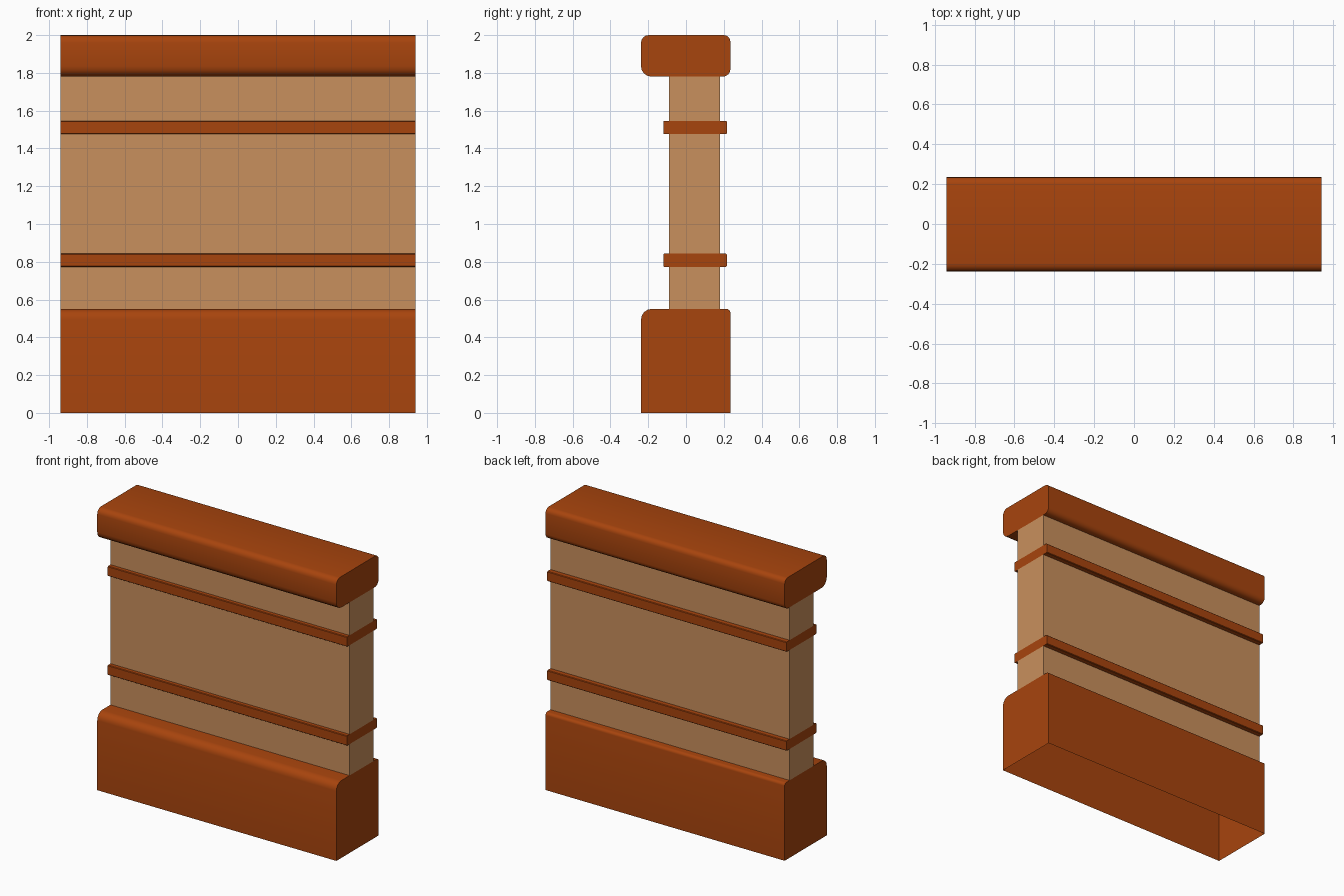
import bpy, bmesh, math

if "Cube" in bpy.data.objects:
    bpy.data.objects.remove(bpy.data.objects["Cube"])

HALF = 0.94  # half length of the wall along x


def material(name, rgb):
    m = bpy.data.materials.new(name)
    m.diffuse_color = (*rgb, 1.0)
    m.use_nodes = True
    m.node_tree.nodes["Principled BSDF"].inputs["Base Color"].default_value = m.diffuse_color
    return m


ORANGE = material("burnt orange", (0.39, 0.058, 0.004))
TAN = material("light tan", (0.584, 0.279, 0.109))


def rounded(y0, y1, z0, z1, radii, steps=4):
    """Rectangle in y,z with a radius per corner: front-bottom, back-bottom, back-top, front-top."""
    corners = [(y0, z0, 1, 1, 180), (y1, z0, -1, 1, 270),
               (y1, z1, -1, -1, 0), (y0, z1, 1, -1, 90)]
    pts = []
    for (y, z, sy, sz, start), r in zip(corners, radii):
        if r == 0:
            pts.append((y, z))
            continue
        for i in range(steps + 1):
            a = math.radians(start + 90 * i / steps)
            pts.append((y + sy * r + r * math.cos(a), z + sz * r + r * math.sin(a)))
    return pts


def extrude(name, profile, mat, open_bottom=False, open_top=False, smooth=True):
    """Sweep a y,z profile along the whole length in x."""
    bm = bmesh.new()
    a = [bm.verts.new((-HALF, y, z)) for y, z in profile]
    b = [bm.verts.new((HALF, y, z)) for y, z in profile]
    n = len(profile)
    bm.faces.new(a)
    bm.faces.new(b)
    for i in range(n):
        j = (i + 1) % n
        bm.faces.new((a[i], a[j], b[j], b[i]))
    bmesh.ops.recalc_face_normals(bm, faces=bm.faces)
    bm.normal_update()
    gone = [f for f in bm.faces if (open_bottom and f.normal.z < -0.99)
            or (open_top and f.normal.z > 0.99)]
    bmesh.ops.delete(bm, geom=gone, context='FACES')
    me = bpy.data.meshes.new(name)
    bm.to_mesh(me)
    bm.free()
    me.materials.append(mat)
    ob = bpy.data.objects.new(name, me)
    bpy.context.collection.objects.link(ob)
    if smooth:
        bpy.ops.object.select_all(action='DESELECT')
        ob.select_set(True)
        bpy.context.view_layer.objects.active = ob
        bpy.ops.object.shade_smooth_by_angle(angle=math.radians(35))
    return ob


# Hollow base, open underneath, with a softer front edge
extrude("base", rounded(-0.238, 0.235, 0, 0.55, (0, 0, 0.02, 0.055)), ORANGE, open_bottom=True)

# Rounded top rail
extrude("top_rail", rounded(-0.238, 0.235, 1.78, 2.0, (0.055, 0.04, 0.035, 0.04)), ORANGE)

# Trim bands around the panel
bands = [(0.773, 0.843), (1.476, 1.546)]
for i, (z0, z1) in enumerate(bands):
    extrude(f"trim_band_{i + 1}", rounded(-0.12, 0.216, z0, z1, (0.004,) * 4, 1), ORANGE, smooth=False)

# Panel sections between base, bands and rail
levels = [0.55, *bands[0], *bands[1], 1.78]
for i in range(0, 6, 2):
    extrude(f"panel_{i // 2 + 1}", rounded(-0.09, 0.18, levels[i], levels[i + 1], (0,) * 4),
            TAN, open_bottom=True, open_top=True, smooth=False)
